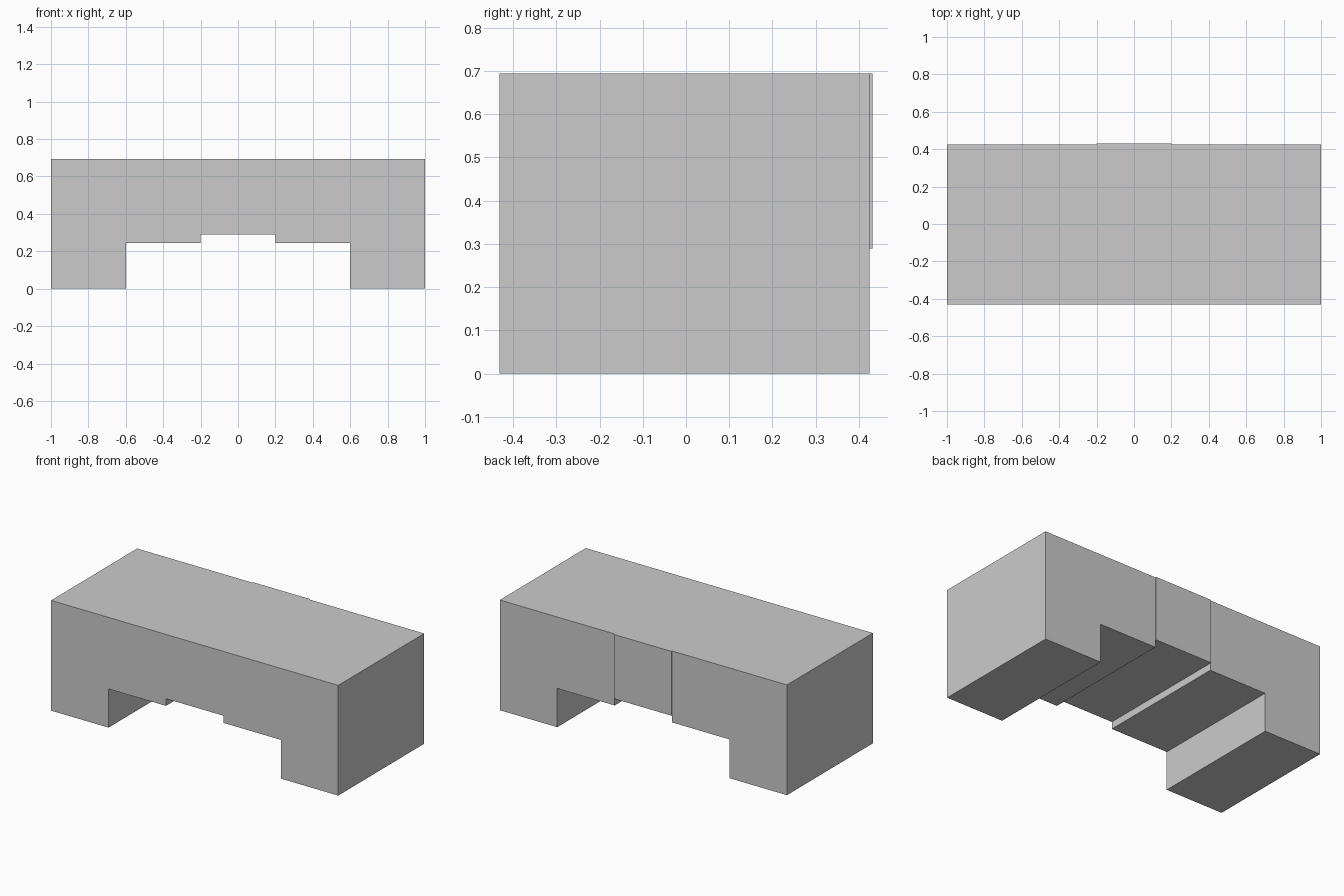
import bpy, bmesh
from mathutils import Vector

if "Cube" in bpy.data.objects:
    bpy.data.objects.remove(bpy.data.objects["Cube"])

TOP, FRONT, BACK, BULGE = 0.694, -0.431, 0.424, 0.007

# Single flat colour
grey = bpy.data.materials.new("light_grey")
grey.diffuse_color = (0.6, 0.6, 0.6, 1)
grey.use_nodes = True
grey.node_tree.nodes["Principled BSDF"].inputs["Base Color"].default_value = grey.diffuse_color

# Front outline: two legs with a stepped opening, mirrored in x
half = [(0.2, 0.289), (0.2, 0.244), (0.6, 0.244), (0.6, 0), (1, 0), (1, TOP)]
outline = half + [(-x, z) for x, z in reversed(half)]

bm = bmesh.new()
face = bm.faces.new([bm.verts.new((x, FRONT, z)) for x, z in outline])
ext = bmesh.ops.extrude_face_region(bm, geom=[face], use_keep_orig=True)
verts = [g for g in ext["geom"] if isinstance(g, bmesh.types.BMVert)]
bmesh.ops.translate(bm, verts=verts, vec=(0, BACK - FRONT, 0))
bmesh.ops.recalc_face_normals(bm, faces=bm.faces[:])

# Cut out the middle third of the back and push it outwards slightly
for x in (-0.2, 0.2):
    bmesh.ops.bisect_plane(bm, geom=bm.verts[:] + bm.edges[:] + bm.faces[:],
                           plane_co=(x, 0, 0), plane_no=(1, 0, 0), dist=1e-5)
middle = [f for f in bm.faces
          if f.normal.y > 0.9 and abs(f.calc_center_median().x) < 0.1]
ext = bmesh.ops.extrude_face_region(bm, geom=middle)
verts = [g for g in ext["geom"] if isinstance(g, bmesh.types.BMVert)]
bmesh.ops.translate(bm, verts=verts, vec=Vector((0, BULGE, 0)))

# Merge coplanar faces
bmesh.ops.dissolve_limit(bm, angle_limit=0.01, verts=bm.verts[:], edges=bm.edges[:])
bmesh.ops.recalc_face_normals(bm, faces=bm.faces[:])

mesh = bpy.data.meshes.new("stepped_block")
bm.to_mesh(mesh)
bm.free()
mesh.materials.append(grey)
block = bpy.data.objects.new("stepped_block", mesh)
bpy.context.collection.objects.link(block)
